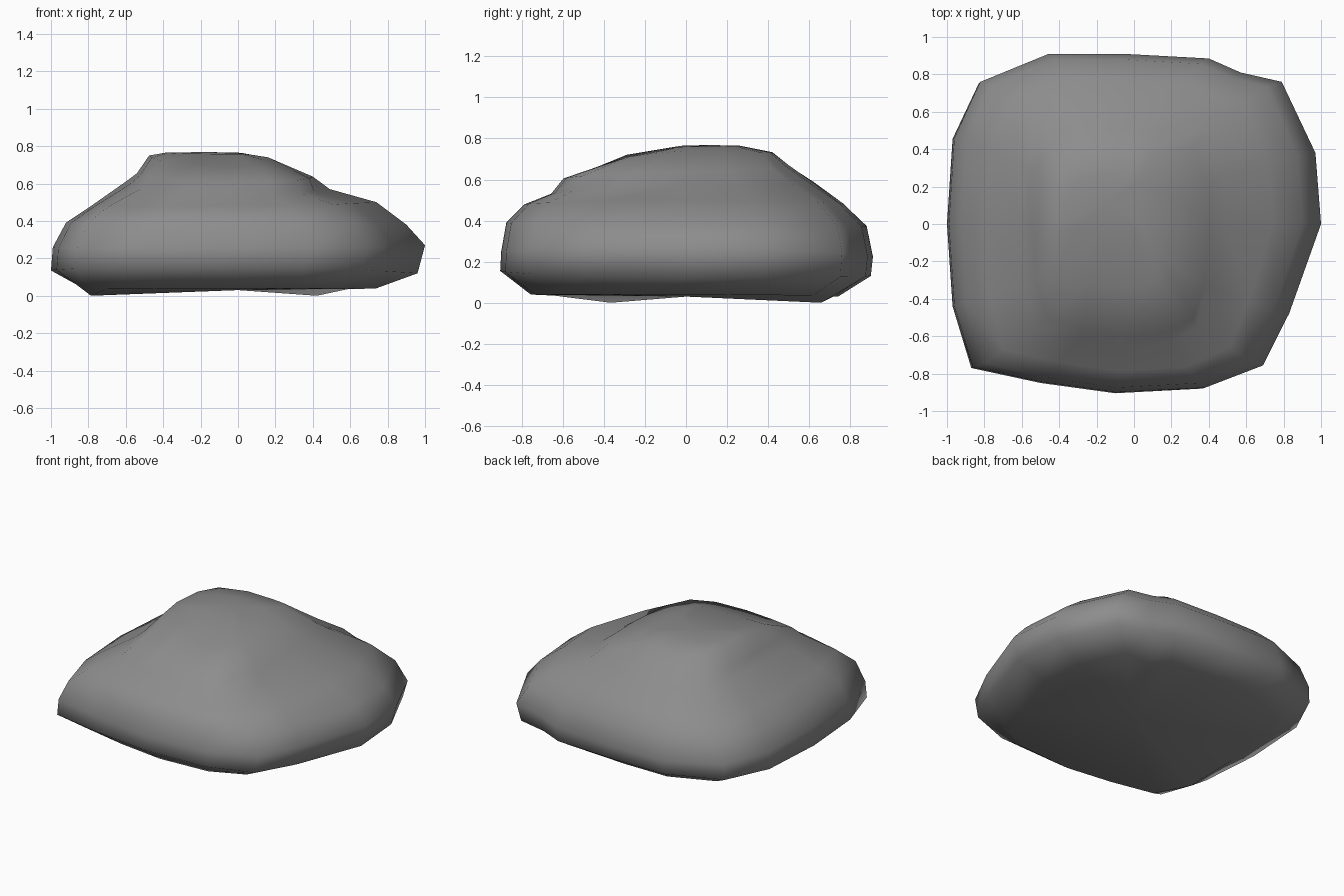
import bpy, bmesh

if "Cube" in bpy.data.objects:
    bpy.data.objects.remove(bpy.data.objects["Cube"])

# plan outline of the boulder, counter-clockwise
OUTLINE = [(1, 0), (.97, .38), (.79, .76), (.57, .81), (.4, .885), (-.06, .91), (-.46, .91),
           (-.83, .76), (-.97, .46), (-1, 0), (-.97, -.44), (-.87, -.77), (-.5, -.85),
           (-.1, -.905), (.38, -.88), (.69, -.76), (.83, -.48)]

# each ring: left, right, front, back extents, then height at left, right, front, back
RINGS = [
    (-.81, .74, -.76, .74, .03, .04, .04, .03),
    (-1.0, .96, -.91, .90, .135, .12, .155, .13),
    (-.99, 1.0, -.905, .91, .26, .27, .25, .22),
    (-.92, .90, -.88, .88, .39, .38, .39, .37),
    (-.80, .74, -.79, .77, .47, .50, .48, .48),
    (-.60, .49, -.66, .62, .61, .57, .53, .585),  # foot of the raised cap
    (-.54, .40, -.60, .50, .655, .637, .605, .67),
    (-.475, .16, -.34, .42, .75, .74, .69, .73),  # sloping cap
    (-.38, .03, -.05, .26, .766, .76, .757, .765),
]
CAP_START = 6

bm = bmesh.new()
loops = []
for k, (x0, x1, y0, y1, zl, zr, zf, zb) in enumerate(RINGS):
    ring = []
    for u, v in OUTLINE:
        v /= .91
        w = u * u / (u * u + v * v)
        zx = zl if u < 0 else zr
        zy = zf if v < 0 else zb
        x = u * (-x0 if u < 0 else x1)
        y = v * (-y0 if v < 0 else y1)
        if k == CAP_START and u > .3 and v < -.3:   # squarer front right cap corner
            x *= 1.15
        ring.append(bm.verts.new((x, y, w * zx + (1 - w) * zy)))
    loops.append(ring)

n = len(OUTLINE)
for a, b in zip(loops, loops[1:]):
    for i in range(n):
        j = (i + 1) % n
        bm.faces.new((a[i], a[j], b[j], b[i]))


# close the underside and the crown with fans
def cap(ring, point, flip):
    c = bm.verts.new(point)
    for i in range(n):
        f = (ring[i], ring[(i + 1) % n], c)
        bm.faces.new(f[::-1] if flip else f)


cap(loops[0], (0, 0, .03), True)
cap(loops[-1], (-.15, .12, .768), False)

# low corners that touch the ground
for x, y in ((-.78, -.42), (.4, .66)):
    min(loops[0], key=lambda p: (p.co.x - x) ** 2 + (p.co.y - y) ** 2).co.z = 0

bmesh.ops.recalc_face_normals(bm, faces=bm.faces)
mesh = bpy.data.meshes.new("boulder")
bm.to_mesh(mesh)
bm.free()
for p in mesh.polygons:
    p.use_smooth = True
stone = bpy.data.materials.new("grey stone")
stone.diffuse_color = (.265, .265, .265, 1)
stone.use_nodes = True
stone.node_tree.nodes["Principled BSDF"].inputs["Base Color"].default_value = stone.diffuse_color
mesh.materials.append(stone)
bpy.context.collection.objects.link(bpy.data.objects.new("boulder", mesh))
